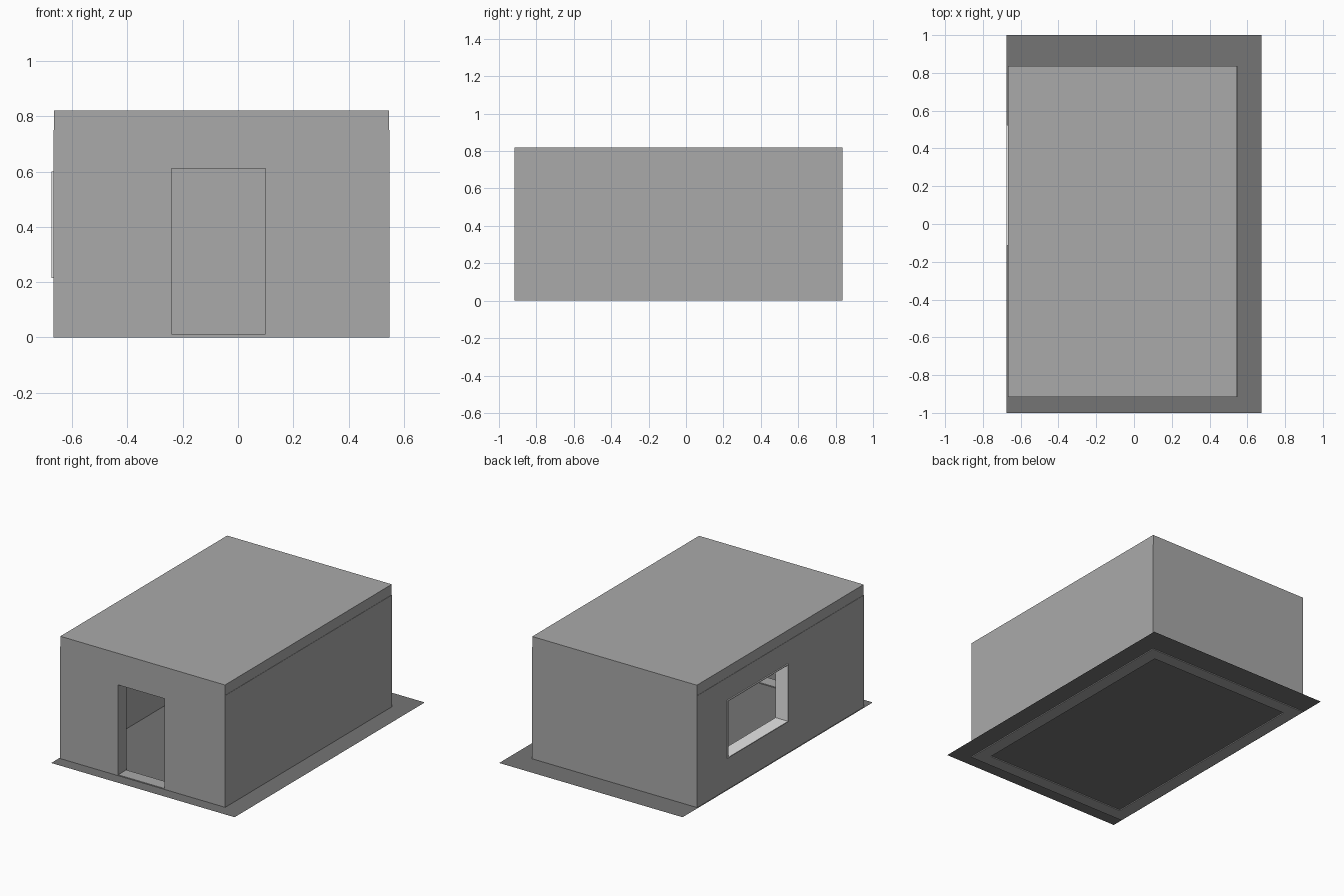
import bpy
import bmesh

old = bpy.data.objects.get("Cube")
if old:
    bpy.data.objects.remove(old, do_unlink=True)


def material(name, value):
    m = bpy.data.materials.new(name)
    m.use_nodes = True
    colour = (value, value, value, 1)
    m.diffuse_color = colour
    m.node_tree.nodes["Principled BSDF"].inputs["Base Color"].default_value = colour
    return m


wall_grey = material("wall_grey", 0.40)
ground_grey = material("ground_grey", 0.178)
frame_white = material("frame_white", 0.80)


def add_object(name, bm, mat):
    mesh = bpy.data.meshes.new(name)
    bm.to_mesh(mesh)
    bm.free()
    mesh.materials.append(mat)
    ob = bpy.data.objects.new(name, mesh)
    bpy.context.scene.collection.objects.link(ob)
    return ob


def box(name, xs, ys, zs, mat):
    """Axis-aligned box from its ranges."""
    bm = bmesh.new()
    bmesh.ops.create_cube(bm, size=1)
    for v in bm.verts:
        for i, (low, high) in enumerate((xs, ys, zs)):
            v.co[i] = low if v.co[i] < 0 else high
    return add_object(name, bm, mat)


def cut(target, xs, ys, zs):
    """Subtract a box and discard the cutter."""
    cutter = box("cutter", xs, ys, zs, target.data.materials[0])
    cutter.hide_render = True
    mod = target.modifiers.new("opening", "BOOLEAN")
    mod.operation = "DIFFERENCE"
    mod.solver = "EXACT"
    mod.object = cutter
    bpy.context.view_layer.objects.active = target
    bpy.ops.object.modifier_apply(modifier=mod.name)
    bpy.data.objects.remove(cutter, do_unlink=True)


# Main dimensions
left, right = -0.668, 0.548
front, back = -0.917, 0.837
wall, eaves, top = 0.085, 0.75, 0.82
inner_left = left + wall

# Walls: an open ring with a doorway in front and a window on one side
walls = box("walls", (left, right), (front, back), (0, eaves), wall_grey)
cut(walls, (inner_left, right - wall), (front + wall, back - wall), (-0.1, 1))
cut(walls, (-0.24, 0.10), (front - 0.1, front + 0.2), (0.012, 0.61))
win_y, win_z = (-0.115, 0.525), (0.215, 0.60)
cut(walls, (left - 0.1, left + 0.2), win_y, win_z)

# Flat roof slab, a hair narrower than the walls
box("roof", (left + 0.002, right - 0.002), (front, back), (eaves, top), wall_grey)

# Window lining, slightly proud of the wall
lip = 0.006
frame = box("window_frame", (-0.675, inner_left), win_y, win_z, frame_white)
cut(frame, (-1, 0), (win_y[0] + lip, win_y[1] - lip), (win_z[0] + lip, win_z[1] - lip))

# Ground sheet passing just above the foot of the walls
bm = bmesh.new()
bmesh.ops.create_grid(bm, x_segments=1, y_segments=1, size=1)
for v in bm.verts:
    v.co.x *= 0.675
    v.co.z = 0.006
add_object("ground", bm, ground_grey)
